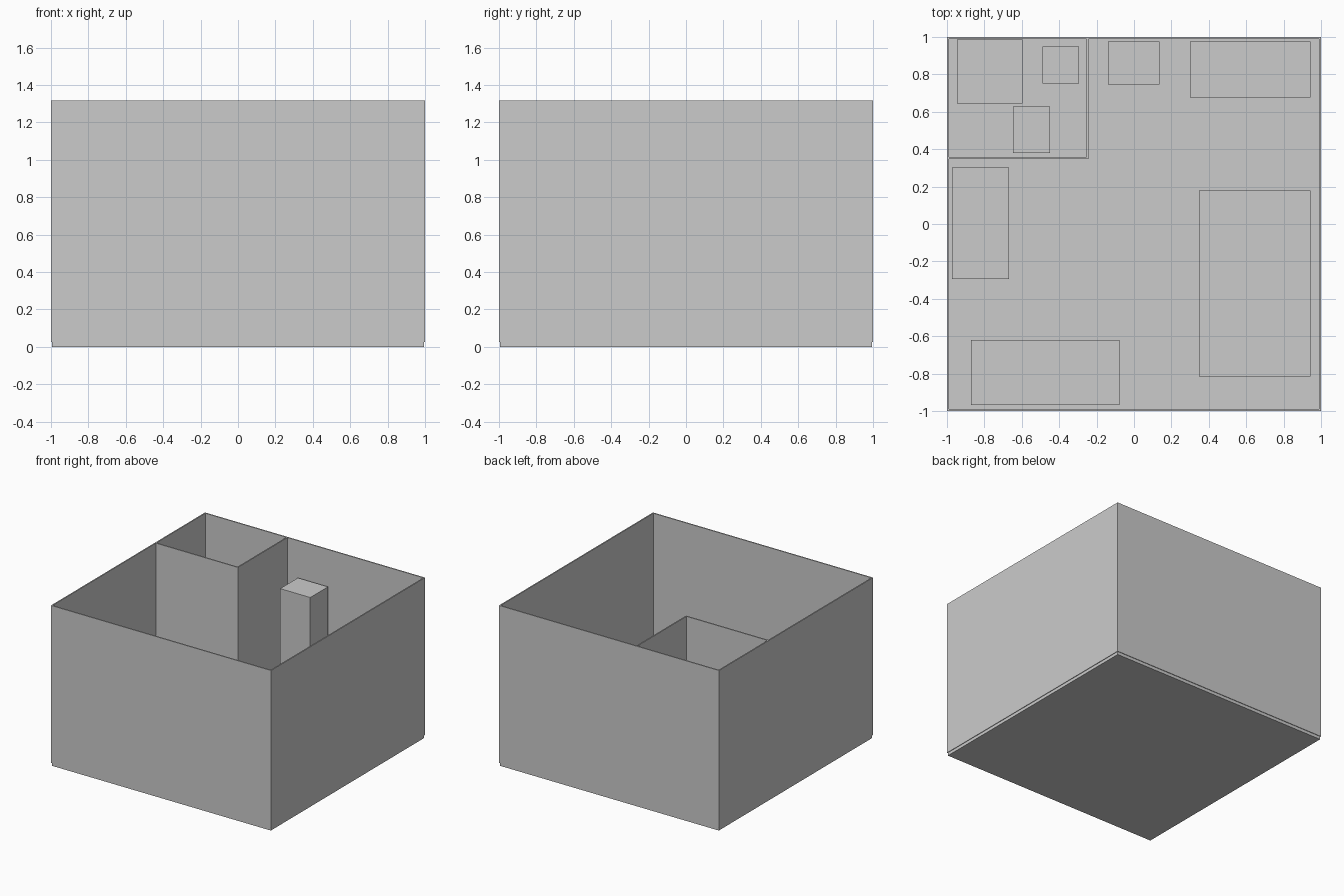
import bpy

if "Cube" in bpy.data.objects:
    bpy.data.objects.remove(bpy.data.objects["Cube"])

grey = bpy.data.materials.new("plain grey")
grey.diffuse_color = (0.6, 0.6, 0.6, 1)
grey.use_nodes = True
grey.node_tree.nodes["Principled BSDF"].inputs["Base Color"].default_value = grey.diffuse_color


def box(name, x0, x1, y0, y1, z0, z1):
    bpy.ops.mesh.primitive_cube_add(
        size=1, location=((x0 + x1) / 2, (y0 + y1) / 2, (z0 + z1) / 2))
    ob = bpy.context.object
    ob.name = name
    ob.scale = (x1 - x0, y1 - y0, z1 - z0)
    bpy.ops.object.transform_apply(location=False, rotation=False, scale=True)
    ob.data.materials.append(grey)
    return ob


BASE, TOP, T = 0.025, 1.318, 0.01   # wall foot, wall top, wall thickness

# floor slab, slightly inside the outer wall faces
box("floor", -0.995, 0.995, -0.995, 0.995, 0, 0.05)

# outer walls
for side, s in (("left", -1), ("right", 1)):
    a, b = sorted((s, s * (1 - T)))
    box(side + "_wall", a, b, -1, 1, BASE, TOP)
for side, s in (("front", -1), ("back", 1)):
    a, b = sorted((s, s * (1 - T)))
    box(side + "_wall", -1 + T, 1 - T, a, b, BASE, TOP)

# bathroom partitions
box("bathroom_front_wall", -1 + T, -0.244, 0.347, 0.357, BASE, TOP)
box("bathroom_side_wall", -0.254, -0.244, 0.357, 1 - T, BASE, TOP)

# furniture blocks: name, x range, y range, top height
for name, x0, x1, y0, y1, top in (
    ("shower_tray", -0.945, -0.597, 0.643, 0.987, 0.08),
    ("washbasin", -0.49, -0.293, 0.75, 0.95, 0.45),
    ("toilet", -0.648, -0.449, 0.38, 0.629, 0.23),
    ("fridge", -0.139, 0.135, 0.745, 0.976, 1.02),
    ("kitchen_counter", 0.3, 0.943, 0.676, 0.976, 0.47),
    ("bed", 0.348, 0.943, -0.816, 0.179, 0.27),
    ("sofa", -0.872, -0.078, -0.968, -0.619, 0.4),
    ("desk", -0.973, -0.667, -0.295, 0.302, 0.4),
):
    box(name, x0, x1, y0, y1, BASE, top)
